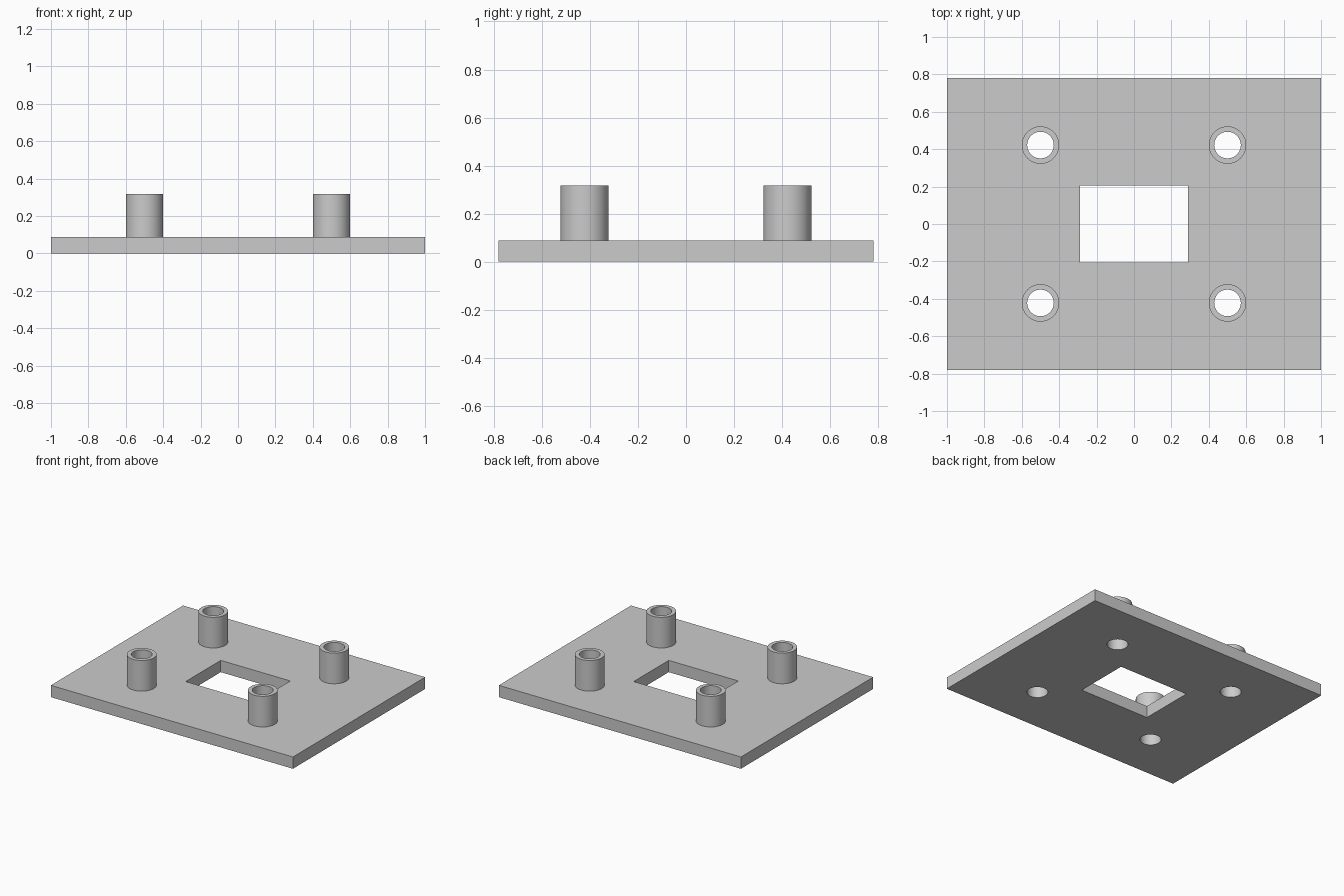
import bpy
import bmesh
from math import tau, radians
from mathutils import Vector, Matrix

cube = bpy.data.objects.get("Cube")
if cube:
    bpy.data.objects.remove(cube, do_unlink=True)

PLATE = (2.0, 1.56, 0.088)
WINDOW = (0.575, 0.414)
POST_TOP = 0.317
R_OUT, R_IN = 0.1, 0.071
SPOTS = [(sx * 0.5, sy * 0.422) for sx in (-1, 1) for sy in (-1, 1)]
SEGMENTS = 64

grey = bpy.data.materials.new("light grey")
grey.use_nodes = True
colour = (0.6, 0.6, 0.6, 1)
grey.diffuse_color = colour
grey.node_tree.nodes["Principled BSDF"].inputs["Base Color"].default_value = colour


def make_object(name, bm):
    bmesh.ops.recalc_face_normals(bm, faces=bm.faces)
    mesh = bpy.data.meshes.new(name)
    bm.to_mesh(mesh)
    bm.free()
    mesh.materials.append(grey)
    obj = bpy.data.objects.new(name, mesh)
    bpy.context.collection.objects.link(obj)
    return obj


def add_box(bm, size, z):
    matrix = Matrix.Translation((0, 0, z)) @ Matrix.Diagonal((*size, 1))
    bmesh.ops.create_cube(bm, size=1, matrix=matrix)


def smooth(obj):
    bpy.ops.object.select_all(action="DESELECT")
    obj.select_set(True)
    bpy.context.view_layer.objects.active = obj
    bpy.ops.object.shade_smooth_by_angle(angle=radians(30))


# Cutter: central window and four bores
bm = bmesh.new()
add_box(bm, (*WINDOW, 0.4), PLATE[2] / 2)
for x, y in SPOTS:
    bmesh.ops.create_cone(bm, cap_ends=True, segments=SEGMENTS, radius1=R_IN,
                          radius2=R_IN, depth=0.4,
                          matrix=Matrix.Translation((x, y, PLATE[2] / 2)))
cutter = make_object("hole_cutter", bm)
cutter.hide_render = True

# Base plate, with the holes cut through
bm = bmesh.new()
add_box(bm, PLATE, PLATE[2] / 2)
plate = make_object("base_plate", bm)
cut = plate.modifiers.new("holes", "BOOLEAN")
cut.operation = "DIFFERENCE"
cut.solver = "EXACT"
cut.object = cutter
bpy.context.view_layer.objects.active = plate
bpy.ops.object.modifier_apply(modifier=cut.name)
bpy.data.objects.remove(cutter, do_unlink=True)
smooth(plate)

# Hollow standoffs: a wall profile turned about the vertical axis
for (x, y), name in zip(SPOTS, ("front_right", "back_right", "front_left", "back_left")):
    bm = bmesh.new()
    profile = [(R_OUT, PLATE[2]), (R_OUT, POST_TOP), (R_IN, POST_TOP), (R_IN, PLATE[2])]
    verts = [bm.verts.new((r, 0, z)) for r, z in profile]
    edges = [bm.edges.new(pair) for pair in zip(verts, verts[1:])]
    bmesh.ops.spin(bm, geom=verts + edges, cent=(0, 0, 0), axis=(0, 0, 1),
                   angle=tau, steps=SEGMENTS, use_merge=True)
    bmesh.ops.remove_doubles(bm, verts=bm.verts, dist=0.0001)
    post = make_object(name + "_standoff", bm)
    # The open tube needs outward normals: its rim must face up
    rim = max(post.data.polygons, key=lambda f: f.center.z)
    if rim.normal.z < 0:
        post.data.flip_normals()
    post.location = Vector((x, y, 0))
    smooth(post)
